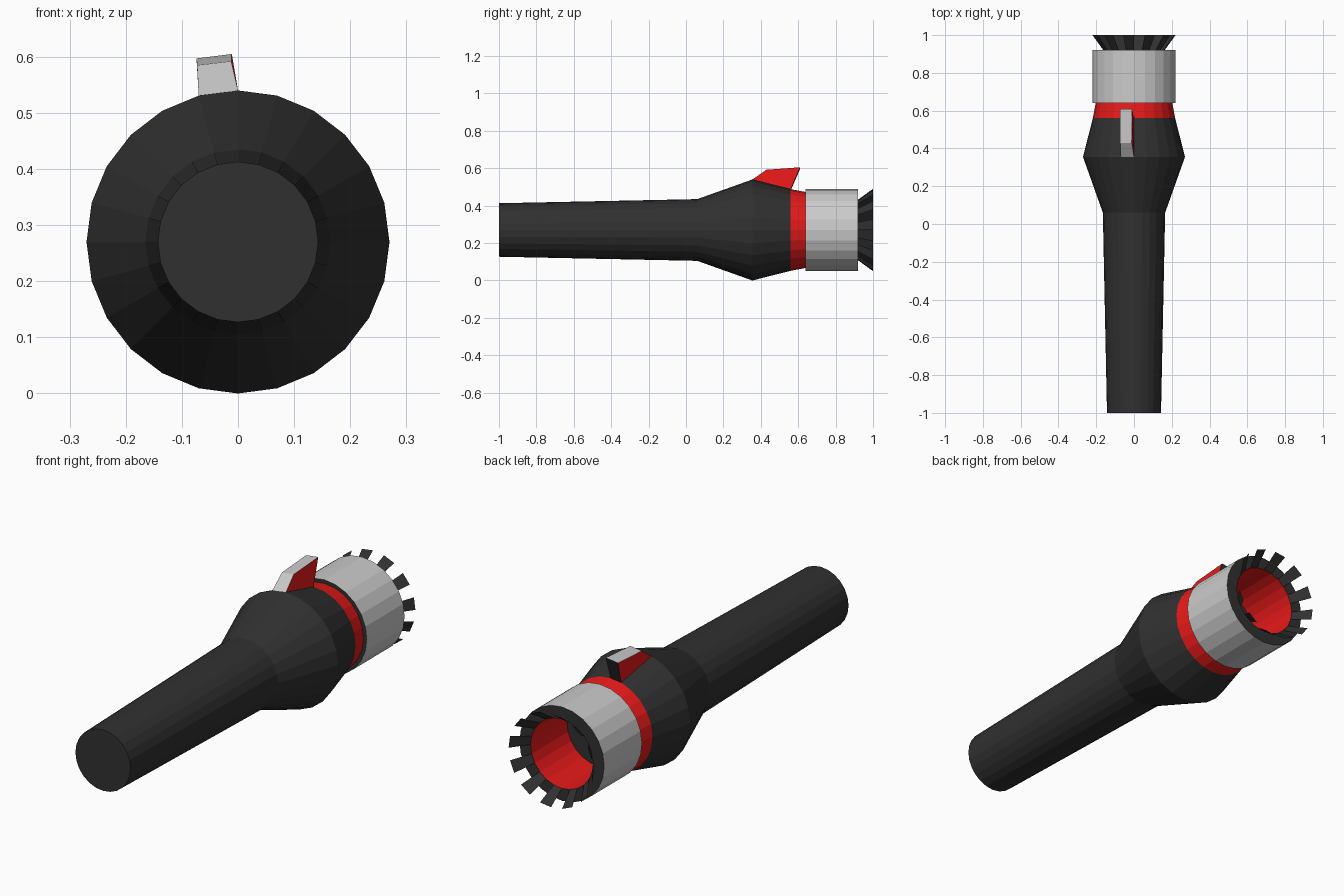
import bpy, bmesh
from math import cos, sin, tau

if "Cube" in bpy.data.objects:
    bpy.data.objects.remove(bpy.data.objects["Cube"])

SIDES, AXIS_Z = 24, 0.27


def material(name, rgb):
    m = bpy.data.materials.new(name)
    m.diffuse_color = (*rgb, 1)
    m.use_nodes = True
    m.node_tree.nodes["Principled BSDF"].inputs["Base Color"].default_value = m.diffuse_color
    return m


BLACK = material("black_rubber", (0.03, 0.03, 0.03))
RED = material("red_plastic", (0.8, 0.01, 0.01))
GREY = material("grey_metal", (0.7, 0.7, 0.7))
MATS = [BLACK, RED, GREY]
K, R, G = range(3)


def finish(name, bm):
    bmesh.ops.remove_doubles(bm, verts=bm.verts, dist=1e-5)
    me = bpy.data.meshes.new(name)
    bm.to_mesh(me)
    bm.free()
    for m in MATS:
        me.materials.append(m)
    ob = bpy.data.objects.new(name, me)
    bpy.context.collection.objects.link(ob)
    return ob


def ring_point(r, y, i):
    a = tau * i / SIDES
    return (r * cos(a), y, AXIS_Z + r * sin(a))


def lathe(name, profile, colours, step=1):
    """Spin (radius, y) points about the long axis; one colour per segment."""
    bm = bmesh.new()
    for (p, q), colour in zip(zip(profile, profile[1:]), colours):
        for i in range(0, SIDES, step):
            pts = [ring_point(*p, i), ring_point(*q, i),
                   ring_point(*q, i + 1), ring_point(*p, i + 1)]
            if p[0] == 0:
                pts.pop()
            elif q[0] == 0:
                pts.pop(2)
            f = bm.faces.new([bm.verts.new(c) for c in pts])
            f.material_index = colour
    return finish(name, bm)


# Tapered handle with its flared head
lathe("handle", [(0, -1), (0.143, -1), (0.165, 0.06), (0.27, 0.355), (0.218, 0.56)],
      [K] * 4)

# Red collar behind the metal ring
lathe("collar", [(0.218, 0.56), (0.203, 0.64)], [R])

# Metal ring with black end faces, red bore and black bore floor
lathe("end_ring", [(0.203, 0.64), (0.22, 0.64), (0.22, 0.92), (0.162, 0.92),
                   (0.162, 0.65), (0, 0.65)], [K, G, K, R, K])

# Flared teeth on every other side of the bore
lathe("teeth", [(0.162, 0.92), (0.22, 1.0)], [K], step=2)

# Slanted switch standing on the facet just left of the top
bm = bmesh.new()
right = [(0, 0.355, 0.54), (-0.012, 0.43, 0.592), (-0.011, 0.61, 0.605), (0, 0.56, 0.488)]
left = [(-0.07, 0.355, 0.531), (-0.073, 0.43, 0.585), (-0.074, 0.61, 0.597), (-0.056, 0.56, 0.481)]
rv = [bm.verts.new(c) for c in right]
lv = [bm.verts.new(c) for c in left]
bm.faces.new(rv).material_index = R
bm.faces.new(lv).material_index = R
for i, colour in enumerate((G, G, K)):
    bm.faces.new((rv[i], rv[i + 1], lv[i + 1], lv[i])).material_index = colour
bm.faces.new((rv[3], rv[0], lv[0], lv[3])).material_index = K
bmesh.ops.recalc_face_normals(bm, faces=bm.faces)
finish("switch", bm)
